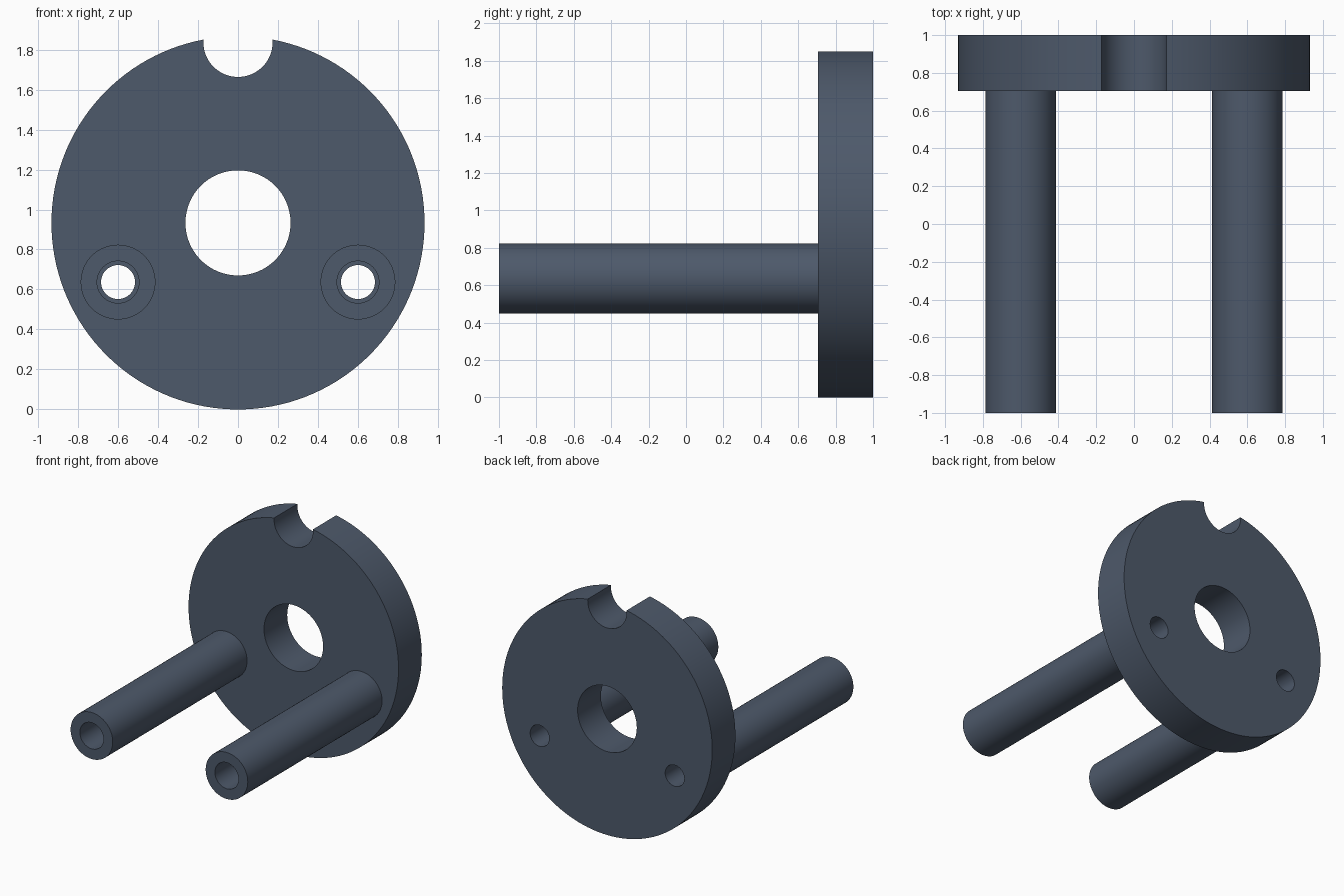
import bpy, bmesh
from math import acos, cos, sin, pi, radians

cube = bpy.data.objects.get("Cube")
if cube:
    bpy.data.objects.remove(cube, do_unlink=True)

# Single slate grey finish
slate = bpy.data.materials.new("slate_grey")
slate.use_nodes = True
colour = (0.075, 0.10, 0.145, 1)
slate.diffuse_color = colour
slate.node_tree.nodes["Principled BSDF"].inputs["Base Color"].default_value = colour

# Main dimensions
PLATE_R, NOTCH_R, BORE_R = 0.933, 0.173, 0.263
NOTCH_Z = 0.903            # notch centre above the plate centre
POST_X, POST_Z = 0.6, 0.637
POST_R, TUBE_BORE, PIN_HOLE = 0.187, 0.105, 0.085
FRONT, JOINT, BACK = -1.0, 0.705, 1.0


def arc(cx, cz, r, start, end, n):
    """n + 1 points along an arc, both ends included."""
    angles = [start + (end - start) * i / n for i in range(n + 1)]
    return [(cx + r * cos(a), cz + r * sin(a)) for a in angles]


def circle(cx, cz, r, n=64):
    return arc(cx, cz, r, 0, 2 * pi, n)[:-1]


def extrude_profile(name, loops, y0, y1):
    """Fill x-z loops (inner loops become holes) and extrude them along y."""
    curve = bpy.data.curves.new(name + "_profile", "CURVE")
    curve.dimensions = "2D"
    curve.fill_mode = "BOTH"
    curve.extrude = (y1 - y0) / 2
    for loop in loops:
        spline = curve.splines.new("POLY")
        spline.points.add(len(loop) - 1)
        for point, (x, z) in zip(spline.points, loop):
            point.co = (x, z, 0, 1)
        spline.use_cyclic_u = True
    helper = bpy.data.objects.new(name + "_helper", curve)
    bpy.context.collection.objects.link(helper)
    graph = bpy.context.evaluated_depsgraph_get()
    mesh = bpy.data.meshes.new_from_object(helper.evaluated_get(graph))
    bpy.data.objects.remove(helper, do_unlink=True)
    bpy.data.curves.remove(curve)

    # Weld the caps to the walls and stand the profile upright
    bm = bmesh.new()
    bm.from_mesh(mesh)
    bmesh.ops.remove_doubles(bm, verts=bm.verts, dist=1e-5)
    for v in bm.verts:
        x, z, depth = v.co
        v.co = (x, (y0 + y1) / 2 - depth, z)
    bmesh.ops.recalc_face_normals(bm, faces=bm.faces)
    bm.to_mesh(mesh)
    bm.free()

    mesh.materials.clear()
    mesh.materials.append(slate)
    obj = bpy.data.objects.new(name, mesh)
    bpy.context.collection.objects.link(obj)
    bpy.ops.object.select_all(action="DESELECT")
    obj.select_set(True)
    bpy.context.view_layer.objects.active = obj
    bpy.ops.object.shade_smooth_by_angle(angle=radians(30))
    return obj


# Round plate outline with the notch cut into its top edge
rim = acos((PLATE_R**2 + NOTCH_Z**2 - NOTCH_R**2) / (2 * PLATE_R * NOTCH_Z))
cut = acos((NOTCH_Z**2 + NOTCH_R**2 - PLATE_R**2) / (2 * NOTCH_Z * NOTCH_R))
outline = arc(0, PLATE_R, PLATE_R, pi / 2 + rim, 5 * pi / 2 - rim, 128)
outline += arc(0, PLATE_R + NOTCH_Z, NOTCH_R, -pi / 2 + cut, -pi / 2 - cut, 40)[1:-1]

# Plate with its central bore and two pin holes
holes = [circle(0, PLATE_R, BORE_R)]
holes += [circle(side * POST_X, POST_Z, PIN_HOLE, 48) for side in (-1, 1)]
extrude_profile("round_plate", [outline] + holes, JOINT, BACK)

# Hollow posts reaching forward from the plate
for side, label in ((1, "left"), (-1, "right")):
    x = side * POST_X
    rings = [circle(x, POST_Z, POST_R), circle(x, POST_Z, TUBE_BORE)]
    extrude_profile(label + "_post", rings, FRONT, JOINT)
